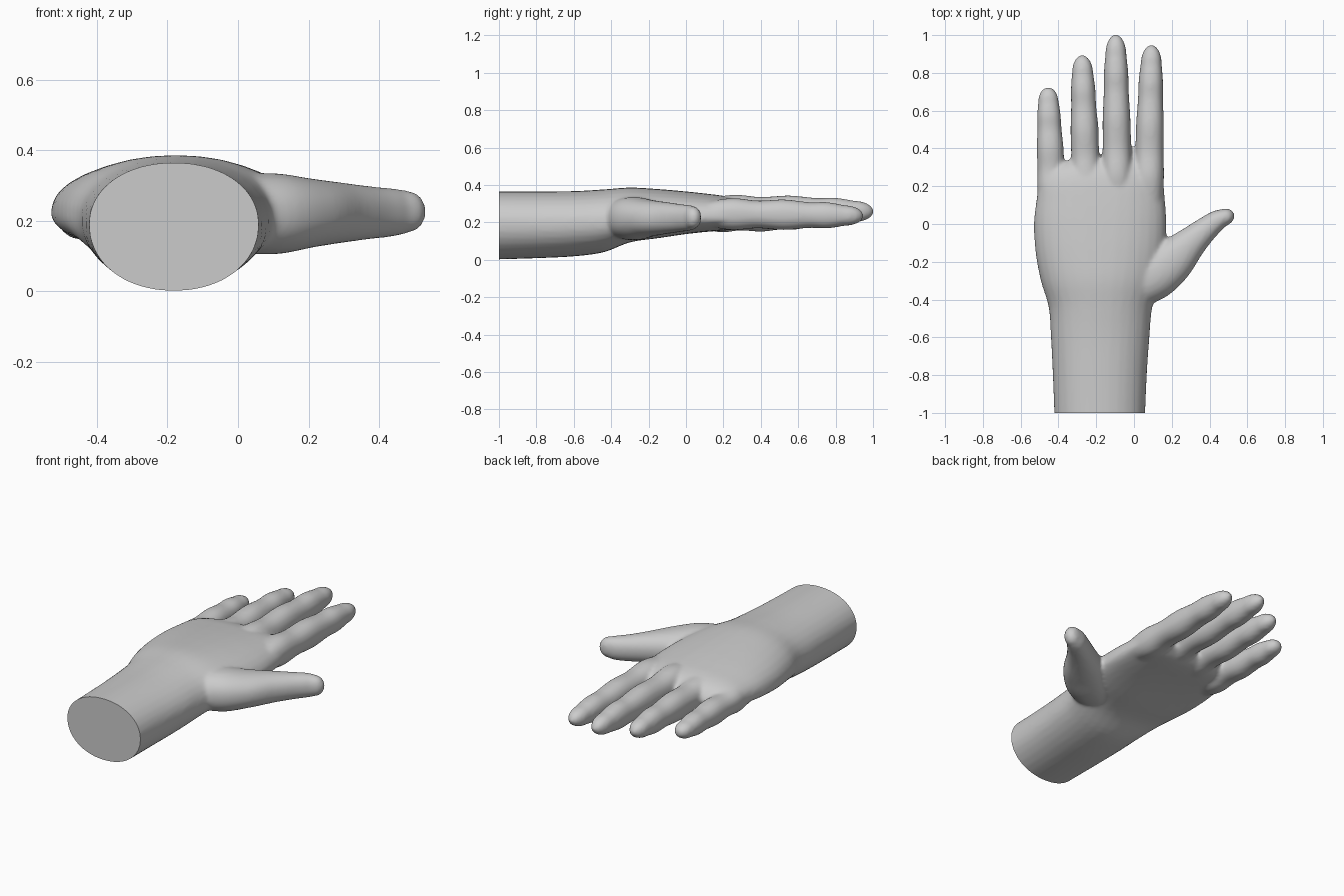
import bpy, bmesh, math
from mathutils import Vector

if "Cube" in bpy.data.objects:
    bpy.data.objects.remove(bpy.data.objects["Cube"])

SIDES = 32


def spline(rows, steps):
    """Catmull-Rom interpolation of equal-length tuples."""
    out = []
    for i in range(len(rows) - 1):
        a, b, c, d = (rows[max(i - 1, 0)], rows[i], rows[i + 1],
                      rows[min(i + 2, len(rows) - 1)])
        for k in range(steps):
            t = k / steps
            out.append(tuple(
                0.5 * (2 * q + (r - p) * t + (2 * p - 5 * q + 4 * r - s) * t * t
                       + (3 * q - p - 3 * r + s) * t ** 3)
                for p, q, r, s in zip(a, b, c, d)))
    out.append(rows[-1])
    return out


def loft(bm, rings):
    """Skin a list of point rings and close both ends."""
    loops = [[bm.verts.new(p) for p in ring] for ring in rings]
    for a, b in zip(loops, loops[1:]):
        for i in range(SIDES):
            j = (i + 1) % SIDES
            bm.faces.new((a[i], a[j], b[j], b[i]))
    bm.faces.new(loops[0][::-1])
    bm.faces.new(loops[-1])


def power(v, n):
    return math.copysign(abs(v) ** (2 / n), v)


def body_ring(y, x0, x1, z0, zm, z1, n):
    """Cross-section with different heights above and below its widest line."""
    ring = []
    for k in range(SIDES):
        a = 2 * math.pi * k / SIDES
        s = power(math.sin(a), n)
        ring.append(Vector(((x0 + x1) / 2 + (x1 - x0) / 2 * power(math.cos(a), n), y,
                            zm + s * ((z1 - zm) if s > 0 else (zm - z0)))))
    return ring


def digit(bm, rows, cap):
    """Tube through rows (x, y, z, half width, half height) with a rounded tip."""
    pts = spline(rows, 5)
    rings = []

    def ring(c, t, w, h):
        side = t.cross(Vector((0, 0, 1))).normalized()
        up = side.cross(t).normalized()
        angles = [2 * math.pi * k / SIDES for k in range(SIDES)]
        rings.append([c + side * w * power(math.cos(a), 2.2)
                      + up * h * power(math.sin(a), 2.2) for a in angles])

    for i, p in enumerate(pts):
        t = (Vector(pts[min(i + 1, len(pts) - 1)][:3])
             - Vector(pts[max(i - 1, 0)][:3])).normalized()
        ring(Vector(p[:3]), t, p[3], p[4])
    end = Vector(pts[-1][:3])
    for k in range(1, 9):
        a = math.radians(k * 10.8)
        ring(end + t * cap * math.sin(a), t,
             pts[-1][3] * math.cos(a), pts[-1][4] * math.cos(a))
    loft(bm, rings)


bm = bmesh.new()

# forearm, wrist and palm: y, left, right, bottom, widest height, top, squareness
palm = [(-1.06, -0.42, 0.057, 0.0, 0.19, 0.365, 2.1),
        (-0.80, -0.43, 0.068, 0.008, 0.19, 0.365, 2.1),
        (-0.60, -0.44, 0.082, 0.018, 0.195, 0.367, 2.1),
        (-0.44, -0.452, 0.097, 0.04, 0.20, 0.376, 2.1),
        (-0.30, -0.494, 0.14, 0.093, 0.21, 0.386, 2.1),
        (-0.15, -0.522, 0.165, 0.115, 0.215, 0.378, 2.2),
        (0.00, -0.53, 0.172, 0.137, 0.22, 0.365, 2.3),
        (0.12, -0.518, 0.165, 0.15, 0.225, 0.352, 2.4),
        (0.22, -0.50, 0.157, 0.158, 0.23, 0.338, 2.5),
        (0.29, -0.45, 0.148, 0.17, 0.235, 0.315, 2.5),
        (0.345, -0.33, 0.13, 0.20, 0.24, 0.275, 2.3)]
loft(bm, [body_ring(*r)[::-1] for r in spline(palm, 4)])

# knuckle profile shared by the fingers: fraction of length, width, height
knuckles = [(0.0, 0.90, 0.72), (0.17, 1.0, 1.0), (0.33, 0.93, 0.86), (0.50, 0.92, 0.95),
            (0.66, 0.83, 0.80), (0.77, 0.81, 0.82), (0.88, 0.70, 0.64)]

# fingers: base x, y, z, tip x, y, z, half width, half height
fingers = [(-0.432, 0.08, 0.222, -0.456, 0.725, 0.222, 0.077, 0.076),
           (-0.250, 0.10, 0.242, -0.275, 0.895, 0.245, 0.080, 0.086),
           (-0.088, 0.10, 0.258, -0.097, 1.004, 0.258, 0.080, 0.090),
           (0.076, 0.10, 0.246, 0.093, 0.949, 0.235, 0.080, 0.086)]
for bx, by, bz, tx, ty, tz, w, h in fingers:
    rows = [(bx + (tx - bx) * f, by + (ty - by) * f, bz + (tz - bz) * f, w * kw, h * kh)
            for f, kw, kh in knuckles]
    digit(bm, rows, (ty - by) * 0.12)

# thumb
digit(bm, [(0.00, -0.33, 0.22, 0.12, 0.11),
           (0.10, -0.27, 0.22, 0.135, 0.115),
           (0.20, -0.195, 0.222, 0.120, 0.098),
           (0.30, -0.10, 0.223, 0.086, 0.084),
           (0.38, -0.028, 0.223, 0.066, 0.074),
           (0.44, 0.018, 0.224, 0.055, 0.068),
           (0.477, 0.035, 0.226, 0.045, 0.06)], 0.057)

bmesh.ops.recalc_face_normals(bm, faces=bm.faces)
mesh = bpy.data.meshes.new("hand")
bm.to_mesh(mesh)
bm.free()
hand = bpy.data.objects.new("hand", mesh)
bpy.context.collection.objects.link(hand)

# fuse the parts into one smooth skin
remesh = hand.modifiers.new("fuse", 'REMESH')
remesh.mode = 'VOXEL'
remesh.voxel_size = 0.011
smooth = hand.modifiers.new("soften", 'SMOOTH')
smooth.factor = 0.5
smooth.iterations = 8
fused = bpy.data.meshes.new_from_object(
    hand.evaluated_get(bpy.context.evaluated_depsgraph_get()))
hand.modifiers.clear()

# cut the forearm flat and close it with a fan
bm = bmesh.new()
bm.from_mesh(fused)
bmesh.ops.bisect_plane(bm, geom=bm.verts[:] + bm.edges[:] + bm.faces[:],
                       plane_co=(0, -1, 0), plane_no=(0, -1, 0), clear_outer=True)
rim = [e for e in bm.edges if e.is_boundary]
cap = bmesh.ops.holes_fill(bm, edges=rim, sides=0)["faces"]
bmesh.ops.poke(bm, faces=cap)
bmesh.ops.recalc_face_normals(bm, faces=bm.faces)
bm.to_mesh(fused)
bm.free()
hand.data = fused

bpy.context.view_layer.objects.active = hand
hand.select_set(True)
bpy.ops.object.shade_smooth_by_angle(angle=math.radians(50))
